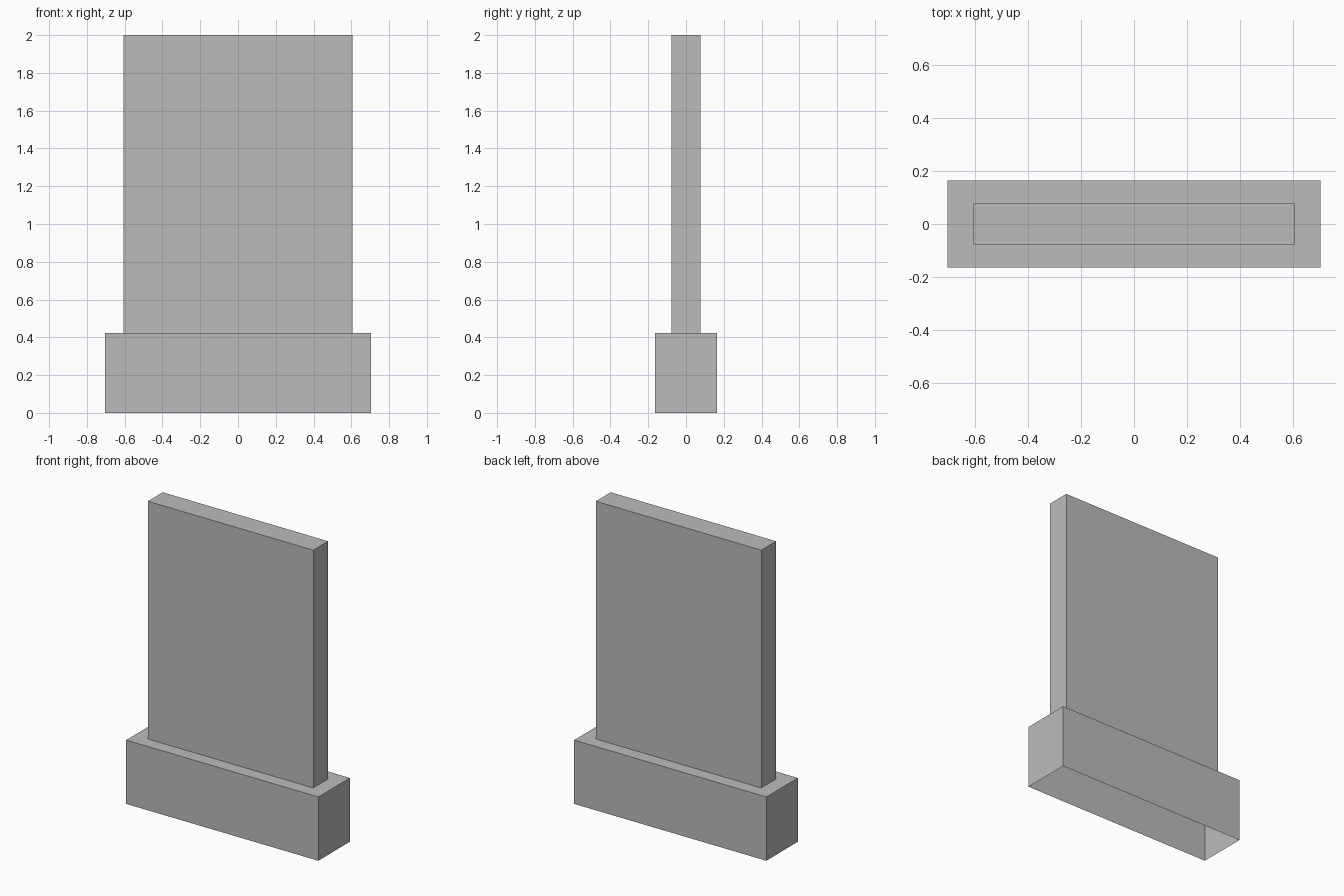
import bpy, bmesh
from mathutils import Matrix, Vector

if "Cube" in bpy.data.objects:
    bpy.data.objects.remove(bpy.data.objects["Cube"])

grey = bpy.data.materials.new("plain grey")
grey.diffuse_color = (0.5, 0.5, 0.5, 1)
grey.use_nodes = True
grey.node_tree.nodes["Principled BSDF"].inputs["Base Color"].default_value = grey.diffuse_color


def open_box(name, width, depth, z0, z1):
    """Box standing on z0, left open underneath."""
    bm = bmesh.new()
    place = Matrix.Translation((0, 0, (z0 + z1) / 2)) @ Matrix.Diagonal((width, depth, z1 - z0, 1))
    bmesh.ops.create_cube(bm, size=1, matrix=place)
    bm.normal_update()
    underside = [f for f in bm.faces if f.normal.z < -0.5]
    bmesh.ops.delete(bm, geom=underside, context='FACES_ONLY')
    mesh = bpy.data.meshes.new(name)
    bm.to_mesh(mesh)
    bm.free()
    mesh.materials.append(grey)
    obj = bpy.data.objects.new(name, mesh)
    bpy.context.collection.objects.link(obj)
    return obj


# Plinth and the upright slab standing on it
open_box("base_plinth", 1.41, 0.33, 0, 0.423)
open_box("upright_slab", 1.213, 0.155, 0.423, 2)
